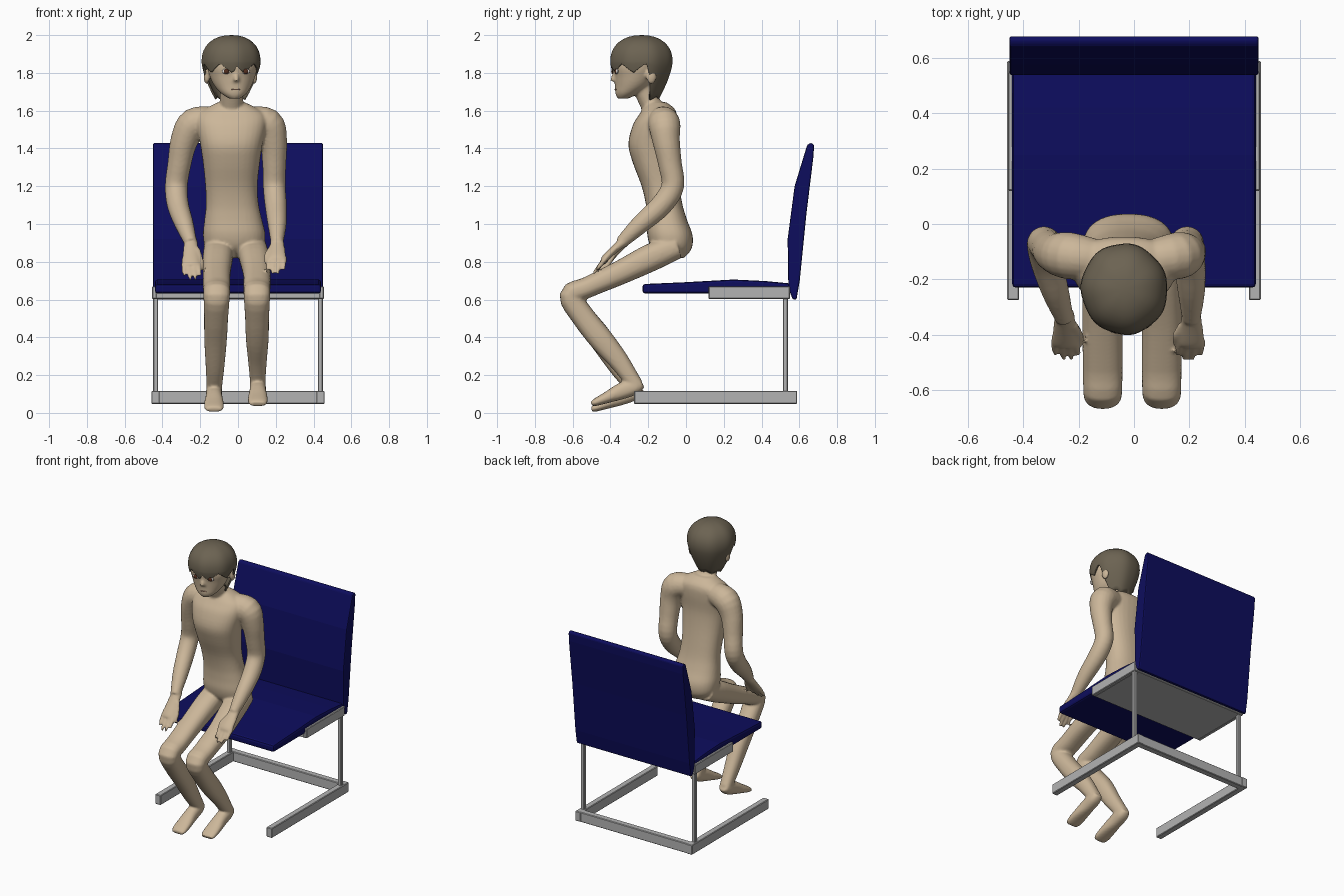
import bpy, bmesh, math
from mathutils import Vector, Matrix

if "Cube" in bpy.data.objects:
    bpy.data.objects.remove(bpy.data.objects["Cube"])


def material(name, rgb):
    m = bpy.data.materials.new(name)
    m.diffuse_color = (*rgb, 1)
    m.use_nodes = True
    m.node_tree.nodes["Principled BSDF"].inputs["Base Color"].default_value = m.diffuse_color
    return m


SKIN = material("skin tan", (0.60, 0.47, 0.32))
HAIR = material("hair brown", (0.15, 0.125, 0.085))
BLUE = material("cushion navy", (0.004, 0.004, 0.11))
GREY = material("frame grey", (0.45, 0.45, 0.45))
WHITE = material("eye white", (0.75, 0.72, 0.68))
IRIS = material("eye brown", (0.09, 0.03, 0.015))
LIP = material("lip pink", (0.42, 0.24, 0.17))


def finish(bm, name, mat, smooth=False):
    bmesh.ops.recalc_face_normals(bm, faces=bm.faces)
    for f in bm.faces:
        f.smooth = smooth
    me = bpy.data.meshes.new(name)
    bm.to_mesh(me)
    bm.free()
    me.materials.append(mat)
    ob = bpy.data.objects.new(name, me)
    bpy.context.collection.objects.link(ob)
    return ob


def box(name, x, y, z, mat, bevel=0.004):
    bm = bmesh.new()
    bmesh.ops.create_cube(bm, size=1)
    for v in bm.verts:
        v.co = [a[0] + (c + 0.5) * (a[1] - a[0]) for a, c in zip((x, y, z), v.co)]
    ob = finish(bm, name, mat)
    b = ob.modifiers.new("bevel", 'BEVEL')
    b.width, b.segments = bevel, 1
    return ob


def extrude_x(name, profile, half, mat, bevel):
    # side profile (y, z) extruded across the chair
    bm = bmesh.new()
    f = bm.faces.new([bm.verts.new((-half, y, z)) for y, z in profile])
    r = bmesh.ops.extrude_face_region(bm, geom=[f])
    for v in r["geom"]:
        if isinstance(v, bmesh.types.BMVert):
            v.co.x = half
    ob = finish(bm, name, mat)
    b = ob.modifiers.new("bevel", 'BEVEL')
    b.width, b.segments = bevel, 2
    b.limit_method, b.angle_limit = 'ANGLE', math.radians(40)
    return ob


def catmull(rows, steps=4):
    rows = [Vector(r) for r in rows]
    out = []
    for i in range(len(rows) - 1):
        a, b = rows[max(i - 1, 0)], rows[i]
        c, d = rows[i + 1], rows[min(i + 2, len(rows) - 1)]
        for k in range(steps):
            t = k / steps
            out.append(0.5 * (2 * b + (c - a) * t + (2 * a - 5 * b + 4 * c - d) * t * t
                              + (3 * b - a - 3 * c + d) * t ** 3))
    return out + [rows[-1]]


def tube(bm, rows, ref=(1, 0, 0), flat=False, n=20, power=1.0, turn=None):
    # loft of ellipses along rows of (x, y, z, half width, half depth)
    pts = catmull(rows)
    rings = []
    for i, p in enumerate(pts):
        pos = Vector(p[:3])
        tan = (Vector(pts[min(i + 1, len(pts) - 1)][:3]) - Vector(pts[max(i - 1, 0)][:3])).normalized()
        u, w = Vector((1, 0, 0)), Vector((0, 1, 0))
        if not flat:
            u = Vector(ref)
            u = (u - tan * u.dot(tan)).normalized()
            w = tan.cross(u)
        ring = []
        for k in range(n):
            a = 2 * math.pi * k / n
            c, s = math.cos(a), math.sin(a)
            c, s = [math.copysign(abs(q) ** power, q) for q in (c, s)]
            co = pos + u * c * p[3] + w * s * p[4]
            ring.append(bm.verts.new(turn @ co if turn else co))
        rings.append(ring)
    for r, q in zip(rings, rings[1:]):
        for k in range(n):
            bm.faces.new((r[k], r[(k + 1) % n], q[(k + 1) % n], q[k]))
    bm.faces.new(rings[0][::-1])
    bm.faces.new(rings[-1])


def ball(bm, centre, radii, turn):
    bmesh.ops.create_uvsphere(bm, u_segments=16, v_segments=10, radius=1,
                              matrix=turn @ Matrix.Translation(centre) @ Matrix.Diagonal((*radii, 1)))


# ---- chair ----
extrude_x("seat_cushion", [(-0.23, 0.632), (-0.23, 0.682), (0, 0.692), (0.25, 0.706),
                           (0.42, 0.698), (0.555, 0.685), (0.555, 0.632)], 0.44, BLUE, 0.014)
extrude_x("backrest", [(0.565, 0.6), (0.542, 0.66), (0.538, 0.92), (0.575, 1.2), (0.642, 1.42),
                       (0.662, 1.43), (0.678, 1.42), (0.675, 1.36), (0.637, 1.05), (0.602, 0.7),
                       (0.585, 0.6)], 0.45, BLUE, 0.008)
box("seat_panel", (-0.435, 0.435), (0.12, 0.55), (0.603, 0.635), GREY)
box("rear_crossbar", (-0.43, 0.43), (0.54, 0.585), (0.048, 0.117), GREY)
for side, s in (("left", -1), ("right", 1)):
    def span(a, b):
        return sorted((s * a, s * b))
    box(side + "_base_rail", span(0.415, 0.458), (-0.275, 0.588), (0.048, 0.117), GREY)
    box(side + "_post", span(0.423, 0.449), (0.513, 0.54), (0.11, 0.61), GREY)
    box(side + "_seat_bracket", span(0.43, 0.455), (0.12, 0.55), (0.603, 0.67), GREY)

# ---- seated figure: overlapping lofts fused by a remesh ----
head = Matrix.Translation((-0.035, -0.235, 0)) @ Matrix.Rotation(0.17, 4, 'Z')
bm = bmesh.new()
tube(bm, [(-.02, -.06, .82, .09, .05), (-.02, -.075, .87, .15, .105), (-.02, -.085, .94, .165, .12),
          (-.025, -.1, 1.02, .153, .106), (-.03, -.115, 1.1, .14, .097), (-.035, -.135, 1.2, .138, .1),
          (-.035, -.165, 1.32, .15, .115), (-.035, -.18, 1.42, .165, .125), (-.035, -.165, 1.52, .185, .118),
          (-.035, -.148, 1.58, .18, .1), (-.035, -.145, 1.615, .13, .08), (-.035, -.155, 1.645, .07, .05)],
     flat=True, n=32, power=0.85)
tube(bm, [(-.035, -.145, 1.57, .075, .065), (-.035, -.19, 1.64, .062, .055), (-.03, -.235, 1.75, .065, .06)])
# head, nose and ears
tube(bm, [(0, -.1, 1.664, .03, .028), (0, -.08, 1.69, .066, .06), (0, -.05, 1.73, .098, .092),
          (0, -.035, 1.78, .12, .112), (0, -.03, 1.84, .134, .126), (0, -.01, 1.92, .12, .12),
          (0, 0, 1.97, .06, .06)], flat=True, n=32, turn=head)
tube(bm, [(0, -.135, 1.81, .012, .014), (0, -.146, 1.775, .015, .018), (0, -.15, 1.755, .017, .02)],
     turn=head, n=12)
for s in (-1, 1):
    ball(bm, (s * .128, .03, 1.78), (.016, .028, .04), head)

# arms: (y, z, radius) shared, x per side
arm = [(-.13, 1.55, .07), (-.115, 1.53, .085), (-.105, 1.44, .073), (-.085, 1.32, .063),
       (-.07, 1.2, .06), (-.13, 1.1, .058), (-.24, 1.0, .05), (-.345, .9, .033)]
arm_x = {-1: (-.12, -.232, -.285, -.31, -.327, -.318, -.285, -.25),
         1: (.05, .155, .187, .192, .192, .2, .207, .207)}
for s, xs in arm_x.items():
    tube(bm, [(x, y, z, r, r) for x, (y, z, r) in zip(xs, arm)], ref=(0, 1, 0.3))
    # hand with four fingers and a thumb
    hx, dz = xs[-1], (-.02 if s < 0 else .012)
    tube(bm, [(hx, -.32, .915, .034, .03), (hx, -.37, .868 + dz / 2, .042, .022),
              (hx, -.425, .81 + dz, .05, .02), (hx, -.44, .792 + dz, .046, .014)])
    for i in range(4):
        o = (i - 1.5) * .025
        length = 1 - .16 * abs(i - 1.5) ** 1.5
        a = Vector((hx + o, -.42, .812 + dz))
        b = a + Vector((-s * .012 + o * .2, -.075, -.092)) * length
        tube(bm, [(*a, .014, .014), (*a.lerp(b, .55), .013, .013), (*b, .008, .008)], n=10)
    tube(bm, [(hx - s * .03, -.365, .87, .018, .016), (hx - s * .055, -.405, .82 + dz, .015, .014),
              (hx - s * .058, -.435, .775 + dz, .009, .009)], n=10)

# legs: (y, z, half width, half depth), then feet
leg = [(-.05, .88, .08, .065), (-.18, .825, .08, .073), (-.35, .742, .074, .064), (-.52, .665, .072, .056),
       (-.61, .62, .07, .06), (-.545, .51, .064, .062), (-.45, .39, .06, .064), (-.36, .265, .05, .054),
       (-.3, .18, .043, .045), (-.265, .13, .04, .04)]
for hip, knee, ankle, dz in ((-.1, -.113, -.127, -.014), (.07, .1, .105, .016)):
    rows = []
    for i, (y, z, rx, ry) in enumerate(leg):
        x = hip + (knee - hip) * min(i / 2, 1) if i < 5 else knee + (ankle - knee) * (i - 4) / 5
        rows.append((x, y, z + (dz if i > 6 else 0), rx, ry))
    tube(bm, rows, power=0.85)
    tube(bm, [(ankle, -.235, .145 + dz, .03, .028), (ankle, -.27, .125 + dz, .042, .042),
              (ankle, -.34, .1 + dz, .044, .044), (ankle, -.42, .065 + dz, .052, .03),
              (ankle, -.475, .042 + dz, .052, .021), (ankle, -.5, .031 + dz, .042, .014)], power=0.85)

body = finish(bm, "body", SKIN, True)
r = body.modifiers.new("fuse", 'REMESH')
r.mode, r.voxel_size, r.use_smooth_shade = 'VOXEL', 0.008, True
sm = body.modifiers.new("soften", 'SMOOTH')
sm.factor, sm.iterations = 0.5, 5

# eyes and mouth
for name, mat, z, rad, y in (("eye_whites", WHITE, 1.808, (.024, .008, .014), -.142),
                             ("irises", IRIS, 1.808, (.014, .008, .014), -.146)):
    bm = bmesh.new()
    for s in (-1, 1):
        ball(bm, (s * .052, y, z), rad, head)
    finish(bm, name, mat, True)
bm = bmesh.new()
ball(bm, (0, -.138, 1.712), (.024, .006, .004), head)
finish(bm, "mouth", LIP, True)

# hair: rounded cap with a jagged fringe, long behind the ears
bm = bmesh.new()
N, TOP, LOW = 72, 8, 7
rings = []
for j in range(1, TOP + LOW + 1):
    ring = []
    for k in range(N):
        a = 2 * math.pi * k / N
        front = min(a, 2 * math.pi - a)
        drop = min(max((front - 1.6) / .3, 0), 1)
        zig = abs((a * 2.4 + .3) % 2 - 1)
        bottom = (1.80 + .05 * zig) * (1 - drop) + (1.655 + .02 * zig) * drop
        if j <= TOP:
            phi = j / TOP * math.pi / 2
            z, s = 1.86 + .14 * math.cos(phi) ** .9, math.sin(phi) ** .9
        else:
            z = 1.86 + (bottom - 1.86) * (j - TOP) / LOW
            s = 1 - .45 * (max(1.86 - z, 0) / .2) ** 1.5
        s *= 1 + .012 * math.cos(a * 7.0)
        ring.append(bm.verts.new(head @ Vector((.156 * s * math.sin(a), -.165 * s * math.cos(a), z))))
    rings.append(ring)
crown = bm.verts.new(head @ Vector((0, 0, 2.0)))
for k in range(N):
    bm.faces.new((crown, rings[0][k], rings[0][(k + 1) % N]))
    for p, q in zip(rings, rings[1:]):
        bm.faces.new((p[k], q[k], q[(k + 1) % N], p[(k + 1) % N]))
hair = finish(bm, "hair", HAIR, True)
so = hair.modifiers.new("thickness", 'SOLIDIFY')
so.thickness, so.offset = 0.01, -1
